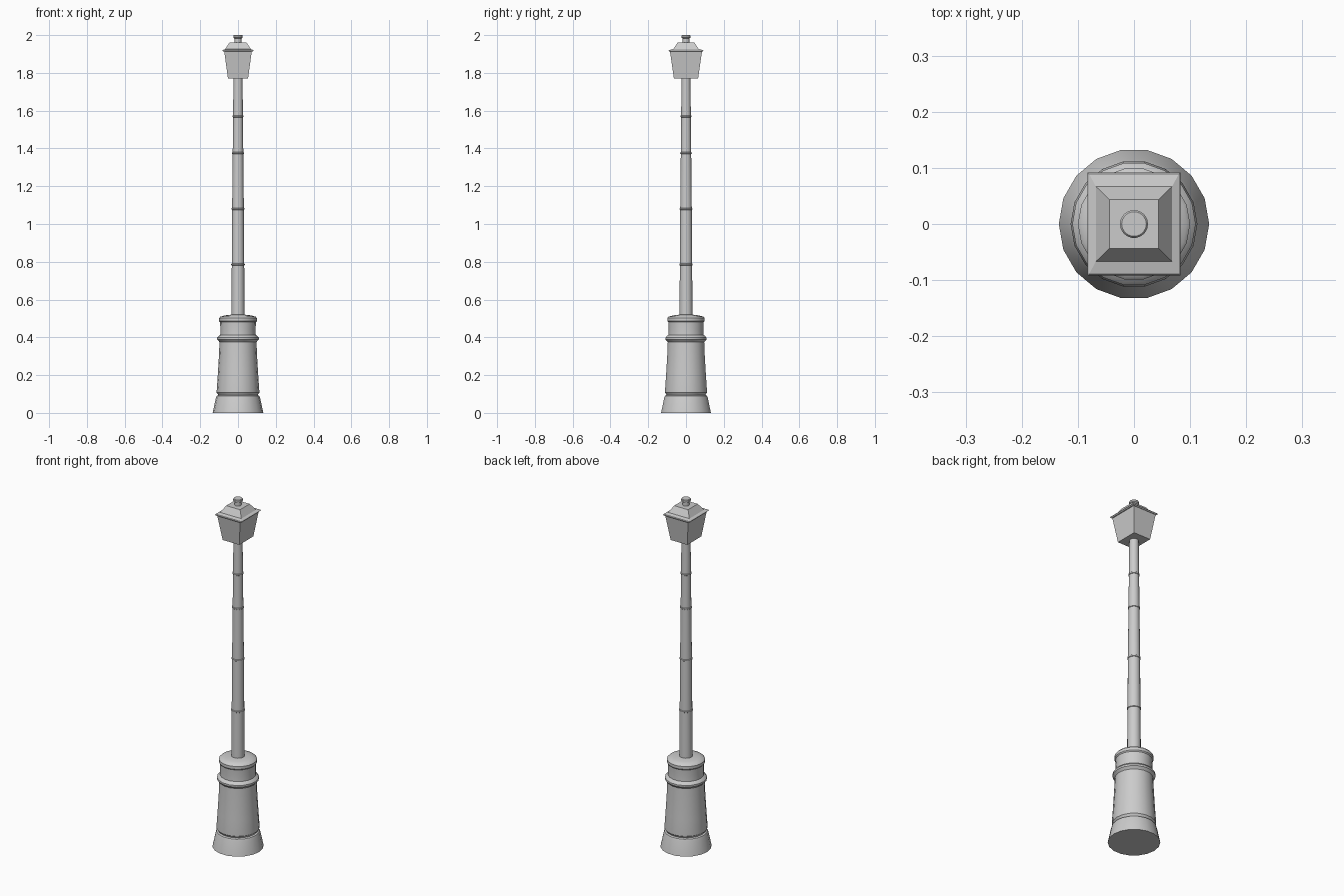
import bpy, bmesh, math

if "Cube" in bpy.data.objects:
    bpy.data.objects.remove(bpy.data.objects["Cube"])


def finish(name, bm, smooth):
    bmesh.ops.recalc_face_normals(bm, faces=bm.faces)
    mesh = bpy.data.meshes.new(name)
    bm.to_mesh(mesh)
    bm.free()
    obj = bpy.data.objects.new(name, mesh)
    bpy.context.collection.objects.link(obj)
    if smooth:
        bpy.ops.object.select_all(action='DESELECT')
        obj.select_set(True)
        bpy.context.view_layer.objects.active = obj
        bpy.ops.object.shade_smooth_by_angle(angle=math.radians(35))
    return obj


def loft(name, rings, smooth=False):
    """Skin a stack of closed rings and cap both ends."""
    bm = bmesh.new()
    loops = [[bm.verts.new(p) for p in ring] for ring in rings]
    n = len(loops[0])
    for a, b in zip(loops, loops[1:]):
        for i in range(n):
            j = (i + 1) % n
            bm.faces.new((a[i], a[j], b[j], b[i]))
    bm.faces.new(loops[0])
    bm.faces.new(loops[-1])
    return finish(name, bm, smooth)


def turned(name, profile, sides=18):
    step = 2 * math.pi / sides
    return loft(name, [[(r * math.cos(i * step), r * math.sin(i * step), z)
                        for i in range(sides)] for r, z in profile], True)


def squared(name, profile):
    return loft(name, [[(-x, -y, z), (x, -y, z), (x, y, z), (-x, y, z)]
                       for x, y, z in profile])


# flared foot and pedestal
turned("foot", [(0.134, 0), (0.117, 0.08), (0.113, 0.09), (0.104, 0.095)])
turned("pedestal", [
    (0.104, 0.09), (0.106, 0.098), (0.113, 0.107), (0.113, 0.114),
    (0.107, 0.20), (0.101, 0.30), (0.098, 0.375),
    (0.102, 0.38), (0.110, 0.388), (0.110, 0.398), (0.102, 0.408),
    (0.094, 0.413), (0.093, 0.44), (0.095, 0.48),
    (0.100, 0.486), (0.100, 0.502), (0.094, 0.509), (0.070, 0.516),
    (0.036, 0.52)])

# tapering pole with thin collars
pole = [(0.035, 0.515)]
for z, r in ((0.785, 0.033), (1.08, 0.031), (1.375, 0.028), (1.57, 0.026)):
    pole += [(r, z - 0.005), (r + 0.003, z - 0.003),
             (r + 0.003, z + 0.003), (r, z + 0.005)]
pole += [(0.024, 1.775)]
turned("pole", pole)

# lantern glass box, roof and chimney
squared("lantern_body", [(0.053, 0.064, 1.77), (0.073, 0.085, 1.915)])
squared("lantern_roof", [(0.077, 0.087, 1.912), (0.083, 0.092, 1.917),
                         (0.080, 0.089, 1.921), (0.068, 0.067, 1.926),
                         (0.044, 0.044, 1.962)])
turned("chimney", [(0.018, 1.958), (0.018, 1.982), (0.025, 1.987),
                   (0.025, 1.996), (0.022, 2.0)])
